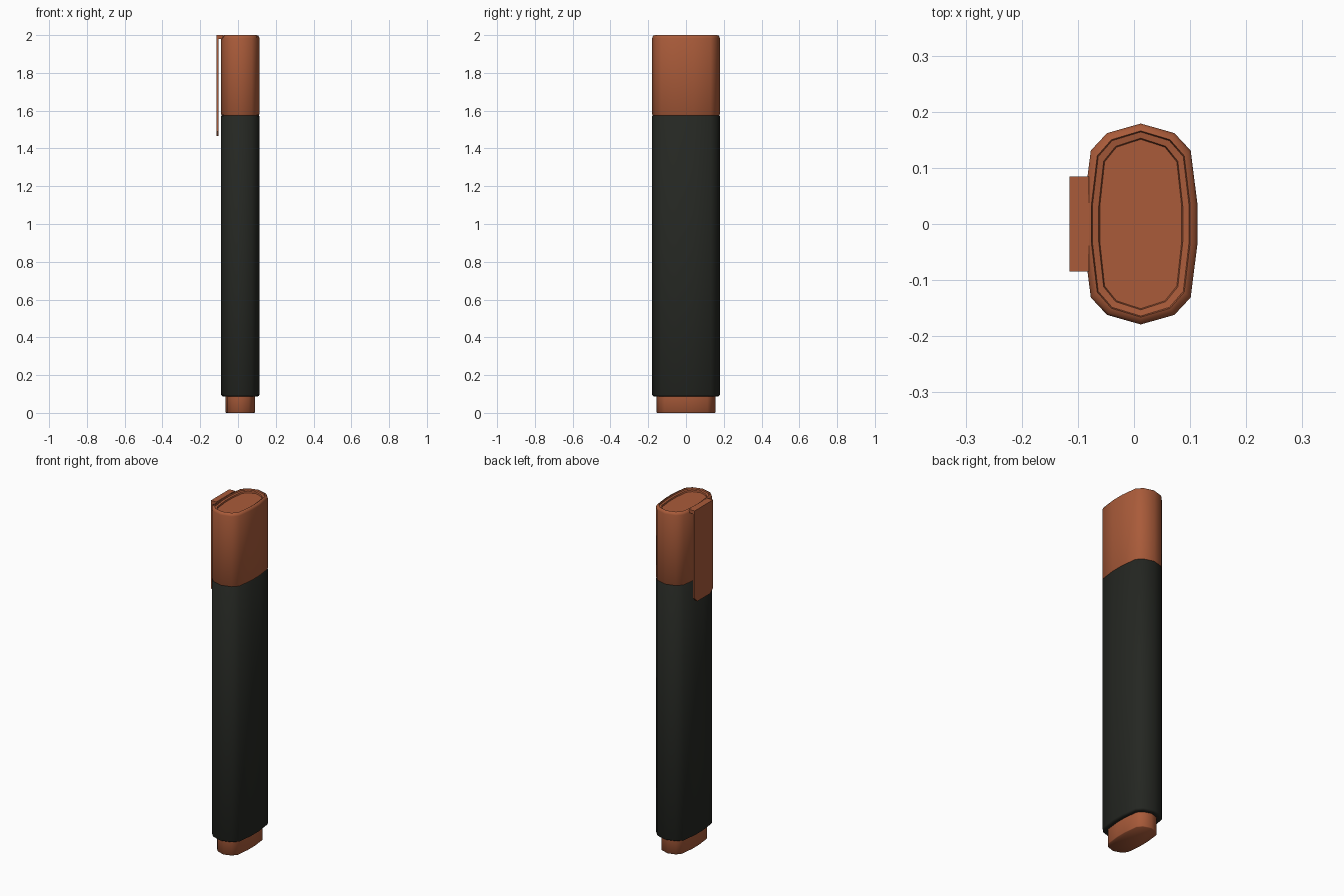
import bpy, bmesh, math

if "Cube" in bpy.data.objects:
    bpy.data.objects.remove(bpy.data.objects["Cube"])

CX = 0.012
# one quadrant of the 14-sided oval section, relative to its centre
QUAD = [(0.101, 0.036), (0.089, 0.131), (0.06, 0.162)]
HALF_X, HALF_Y = 0.101, 0.179


def section(inset):
    """Full oval outline shrunk by a constant-width inset."""
    pts = QUAD + [(0, HALF_Y)] + [(-x, y) for x, y in reversed(QUAD)]
    pts += [(-x, -y) for x, y in QUAD] + [(0, -HALF_Y)]
    pts += [(x, -y) for x, y in reversed(QUAD)]
    kx, ky = 1 - inset / HALF_X, 1 - inset / HALF_Y
    return [(CX + x * kx, y * ky) for x, y in pts]


def material(name, color):
    m = bpy.data.materials.new(name)
    m.diffuse_color = color
    m.use_nodes = True
    m.node_tree.nodes["Principled BSDF"].inputs["Base Color"].default_value = m.diffuse_color
    return m


def finish(name, bm, mat, angle):
    bmesh.ops.recalc_face_normals(bm, faces=bm.faces)
    mesh = bpy.data.meshes.new(name)
    bm.to_mesh(mesh)
    bm.free()
    mesh.materials.append(mat)
    ob = bpy.data.objects.new(name, mesh)
    bpy.context.collection.objects.link(ob)
    bpy.ops.object.select_all(action='DESELECT')
    bpy.context.view_layer.objects.active = ob
    ob.select_set(True)
    bpy.ops.object.shade_smooth_by_angle(angle=math.radians(angle))
    return ob


def loft(name, levels, mat, angle=50):
    """Stack oval rings given as (inset, z) and close both ends."""
    bm = bmesh.new()
    rings = [[bm.verts.new((x, y, z)) for x, y in section(i)] for i, z in levels]
    for a, b in zip(rings, rings[1:]):
        for k in range(len(a)):
            n = (k + 1) % len(a)
            bm.faces.new((a[k], a[n], b[n], b[k]))
    bm.faces.new(rings[0])
    bm.faces.new(rings[-1])
    return finish(name, bm, mat, angle)


def extrude_outline(name, outline, x0, x1, mat):
    """Plate with a (y, z) outline spanning x0..x1."""
    bm = bmesh.new()
    face = bm.faces.new([bm.verts.new((x0, y, z)) for y, z in outline])
    new = bmesh.ops.extrude_face_region(bm, geom=[face])['geom']
    bmesh.ops.translate(bm, vec=(x1 - x0, 0, 0),
                        verts=[v for v in new if isinstance(v, bmesh.types.BMVert)])
    return finish(name, bm, mat, 30)


orange = material("orange_plastic", (0.40, 0.105, 0.042, 1))
black = material("black_plastic", (0.018, 0.02, 0.016, 1))

# barrel with softened ends
loft("barrel", [(0.012, 0.087), (0.004, 0.089), (0, 0.096), (0, 1.572), (0.004, 1.576)], black)

# end plug under the barrel
loft("end_plug", [(0.027, 0.0), (0.024, 0.003), (0.024, 0.095)], orange)

# cap with rounded rim and shallow recessed top
loft("cap", [(0.004, 1.574), (0, 1.58), (0, 1.985), (0.004, 1.996), (0.013, 2.0),
             (0.015, 1.992), (0.026, 1.99), (0.028, 1.982)], orange)

# pocket clip: bridge at the top and a blade with a clipped lower end
extrude_outline("clip_bridge", [(-0.085, 1.98), (0.085, 1.98), (0.085, 2.0), (-0.085, 2.0)],
                -0.104, -0.08, orange)
extrude_outline("clip_blade", [(-0.085, 2.0), (-0.085, 1.49), (-0.06, 1.465),
                               (0.06, 1.465), (0.085, 1.49), (0.085, 2.0)],
                -0.115, -0.104, orange)
